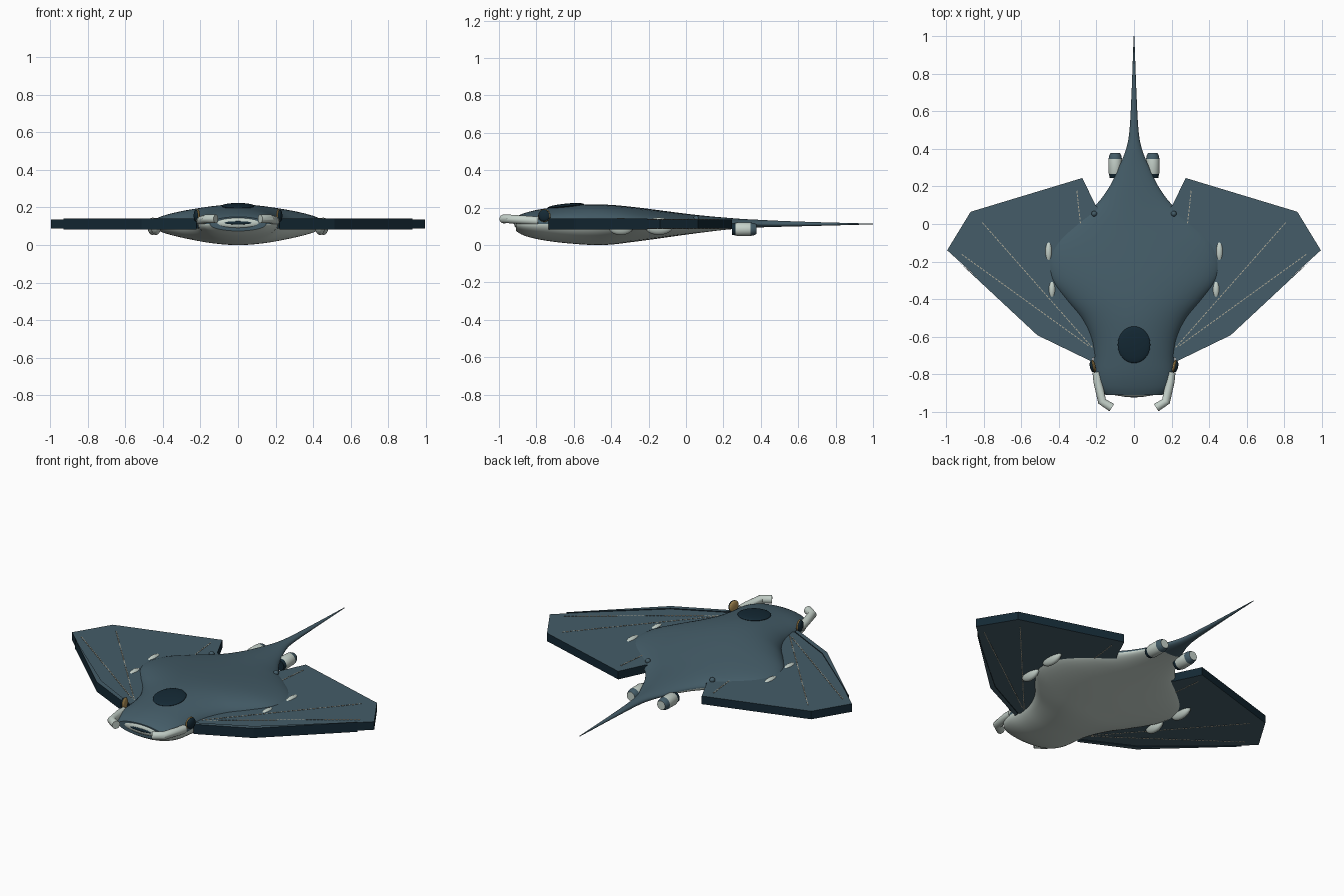
import bpy, bmesh, math
from mathutils import Vector, Matrix

if "Cube" in bpy.data.objects:
    bpy.data.objects.remove(bpy.data.objects["Cube"])


def make_mat(name, rgb):
    m = bpy.data.materials.new(name)
    m.diffuse_color = (*rgb, 1)
    m.use_nodes = True
    m.node_tree.nodes["Principled BSDF"].inputs["Base Color"].default_value = m.diffuse_color
    return m


TEAL = make_mat("slate teal", (0.058, 0.108, 0.138))
PALE = make_mat("pale grey", (0.55, 0.63, 0.58))
NAVY = make_mat("dark navy", (0.007, 0.022, 0.035))
GOLD = make_mat("old gold", (0.42, 0.27, 0.09))
TAN = make_mat("seam tan", (0.40, 0.38, 0.30))


def finish(name, bm, mats, smooth=True):
    bmesh.ops.recalc_face_normals(bm, faces=bm.faces)
    me = bpy.data.meshes.new(name)
    bm.to_mesh(me)
    bm.free()
    for m in mats:
        me.materials.append(m)
    if smooth:
        for p in me.polygons:
            p.use_smooth = True
        me.set_sharp_from_angle(angle=math.radians(40))
    ob = bpy.data.objects.new(name, me)
    bpy.context.collection.objects.link(ob)
    return ob


def loft(bm, rings):
    """Skin a list of point rings and cap both ends."""
    vs = [[bm.verts.new(p) for p in r] for r in rings]
    n = len(vs[0])
    for a, b in zip(vs, vs[1:]):
        for i in range(n):
            bm.faces.new((a[i], a[(i + 1) % n], b[(i + 1) % n], b[i]))
    bm.faces.new(vs[0])
    bm.faces.new(vs[-1][::-1])


def ellipsoid(name, loc, radii, mat, rot=(0, 0, 0)):
    bm = bmesh.new()
    bmesh.ops.create_uvsphere(bm, u_segments=32, v_segments=16, radius=1)
    bmesh.ops.scale(bm, vec=radii, verts=bm.verts)
    ob = finish(name, bm, [mat])
    ob.location, ob.rotation_euler = loc, rot
    return ob


def prism(name, pts, z0, z1, side, face_mat, edge_mat):
    bm = bmesh.new()
    loft(bm, [[(x * side, y, z) for x, y in pts] for z in (z0, z1)])
    bm.normal_update()
    for f in bm.faces:
        f.material_index = 0 if abs(f.normal.z) > 0.5 else 1
    return finish(name, bm, [face_mat, edge_mat], False)


def tube(name, pts, radius, mat, n=20):
    """Round tube with mitred joints along a flat path."""
    pts = [Vector(p) for p in pts]
    rings = []
    for i, p in enumerate(pts):
        d = (pts[min(i + 1, len(pts) - 1)] - pts[max(i - 1, 0)]).normalized()
        u = d.cross(Vector((0, 0, 1))).normalized()
        v = u.cross(d)
        rings.append([p + radius * (u * math.cos(a) + v * math.sin(a))
                      for a in (2 * math.pi * k / n for k in range(n))])
    bm = bmesh.new()
    loft(bm, rings)
    return finish(name, bm, [mat])


def spline(rows, steps):
    """Smooth the stations with a Catmull-Rom curve."""
    out = []
    for i in range(len(rows) - 1):
        p0, p1 = rows[max(i - 1, 0)], rows[i]
        p2, p3 = rows[i + 1], rows[min(i + 2, len(rows) - 1)]
        for s in range(steps):
            t = s / steps
            out.append([0.5 * (2 * b + (c - a) * t + (2 * a - 5 * b + 4 * c - d) * t * t
                               + (3 * b - a - 3 * c + d) * t ** 3)
                        for a, b, c, d in zip(p0, p1, p2, p3)])
    return out + [rows[-1]]


# Body and tail: y, half width, top, bottom
STATIONS = [
    (-0.91, 0.150, 0.150, 0.075), (-0.87, 0.190, 0.168, 0.052),
    (-0.80, 0.212, 0.187, 0.032), (-0.70, 0.216, 0.202, 0.016),
    (-0.60, 0.235, 0.212, 0.006), (-0.50, 0.285, 0.217, 0.000),
    (-0.40, 0.370, 0.214, 0.002), (-0.30, 0.445, 0.205, 0.014),
    (-0.20, 0.465, 0.193, 0.027), (-0.10, 0.430, 0.180, 0.041),
    (0.00, 0.330, 0.167, 0.055), (0.10, 0.205, 0.156, 0.068),
    (0.20, 0.130, 0.147, 0.080), (0.30, 0.082, 0.139, 0.089),
    (0.40, 0.042, 0.134, 0.094), (0.50, 0.024, 0.129, 0.097),
    (0.70, 0.013, 0.122, 0.102), (1.00, 0.002, 0.114, 0.110),
]
MID, N = 0.112, 48
rings = []
for y, w, top, bot in spline(STATIONS, 4):
    ring = []
    for k in range(N):
        a = 2 * math.pi * k / N
        s = math.sin(a)
        ring.append((w * math.cos(a), y, MID + s * ((top - MID) if s > 0 else (MID - bot))))
    rings.append(ring)
bm = bmesh.new()
loft(bm, rings)
for f in bm.faces:
    c = f.calc_center_median()
    f.material_index = 1 if c.z < MID and c.y < 0.3 and len(f.verts) == 4 else 0
finish("body", bm, [TEAL, PALE])

# Canopy and mouth
ellipsoid("canopy", (0, -0.643, 0.208), (0.087, 0.098, 0.013), NAVY, (0.10, 0, 0))
ellipsoid("mouth_lips", (0, -0.905, 0.118), (0.118, 0.014, 0.028), PALE)
ellipsoid("mouth_slit", (0, -0.908, 0.118), (0.085, 0.015, 0.012), NAVY)

WING = [(0.10, -0.66), (0.235, -0.72), (0.51, -0.58), (0.995, -0.14),
        (0.87, 0.065), (0.275, 0.245), (0.205, 0.10), (0.10, 0.0)]
LEADING = [(0.22, -0.735), (0.515, -0.592), (0.93, -0.205), (0.50, -0.568), (0.22, -0.71)]
SEAMS = [((0.22, -0.66), (0.81, 0.01)), ((0.24, -0.65), (0.92, -0.16)),
         ((0.285, 0.0), (0.305, 0.18))]
# Engine profile: y, radius, material slot of the band that follows
ENGINE = [(0.245, 0.030, 2), (0.265, 0.033, 0), (0.275, 0.037, 0),
          (0.345, 0.036, 1), (0.365, 0.032, 1), (0.377, 0.026, 0)]

for side, tag in ((1, "right"), (-1, "left")):
    # Wing plate with dark rim and thicker leading edge
    prism("wing_" + tag, WING, 0.088, 0.136, side, TEAL, NAVY)
    prism("leading_edge_" + tag, LEADING, 0.083, 0.141, side, TEAL, NAVY)

    # Dashed seams on both wing surfaces
    bm = bmesh.new()
    for a, b in SEAMS:
        a, b = Vector((a[0] * side, a[1], 0)), Vector((b[0] * side, b[1], 0))
        d = b - a
        count = round(d.length / 0.02)
        for k in range(count):
            c = a + d * ((k + 0.5) / count)
            for z in (0.0875, 0.1365):
                m = (Matrix.Translation((c.x, c.y, z))
                     @ Matrix.Rotation(math.atan2(d.y, d.x), 4, 'Z')
                     @ Matrix.Diagonal((0.014, 0.005, 0.003, 1)))
                bmesh.ops.create_cube(bm, size=1, matrix=m)
    finish("wing_seams_" + tag, bm, [TAN], False)

    # Front feeding horn
    tube("horn_" + tag, [(0.198 * side, -0.79, 0.128), (0.193 * side, -0.84, 0.132),
                         (0.170 * side, -0.945, 0.139), (0.118 * side, -0.978, 0.139)],
         0.023, PALE)

    # Eye: gold backing disc and dark lens
    turn = (0, math.pi / 2 * side, -0.2 * side)
    ellipsoid("eye_socket_" + tag, (0.215 * side, -0.757, 0.157), (0.034, 0.034, 0.010), GOLD, turn)
    ellipsoid("eye_lens_" + tag, (0.223 * side, -0.759, 0.157), (0.031, 0.031, 0.012), NAVY, turn)

    # Side pods through the wing root
    ellipsoid("rear_pod_" + tag, (0.455 * side, -0.145, 0.100), (0.027, 0.076, 0.046), PALE)
    ellipsoid("front_pod_" + tag, (0.437 * side, -0.348, 0.099), (0.027, 0.068, 0.046), PALE)

    # Small rear sensor
    ellipsoid("rear_sensor_" + tag, (0.212 * side, 0.055, 0.142), (0.015, 0.015, 0.015), TEAL)

    # Engine with dark intake and teal nozzle band
    bm = bmesh.new()
    loft(bm, [[(0.1 * side + r * math.cos(2 * math.pi * k / 32), y,
                0.084 + r * math.sin(2 * math.pi * k / 32)) for k in range(32)]
              for y, r, _ in ENGINE])
    for f in bm.faces:
        y = f.calc_center_median().y
        if len(f.verts) > 4:
            f.material_index = 2 if y < 0.3 else 0
        else:
            f.material_index = [s for ys, _, s in ENGINE if ys < y][-1]
    finish("engine_" + tag, bm, [PALE, TEAL, NAVY])
